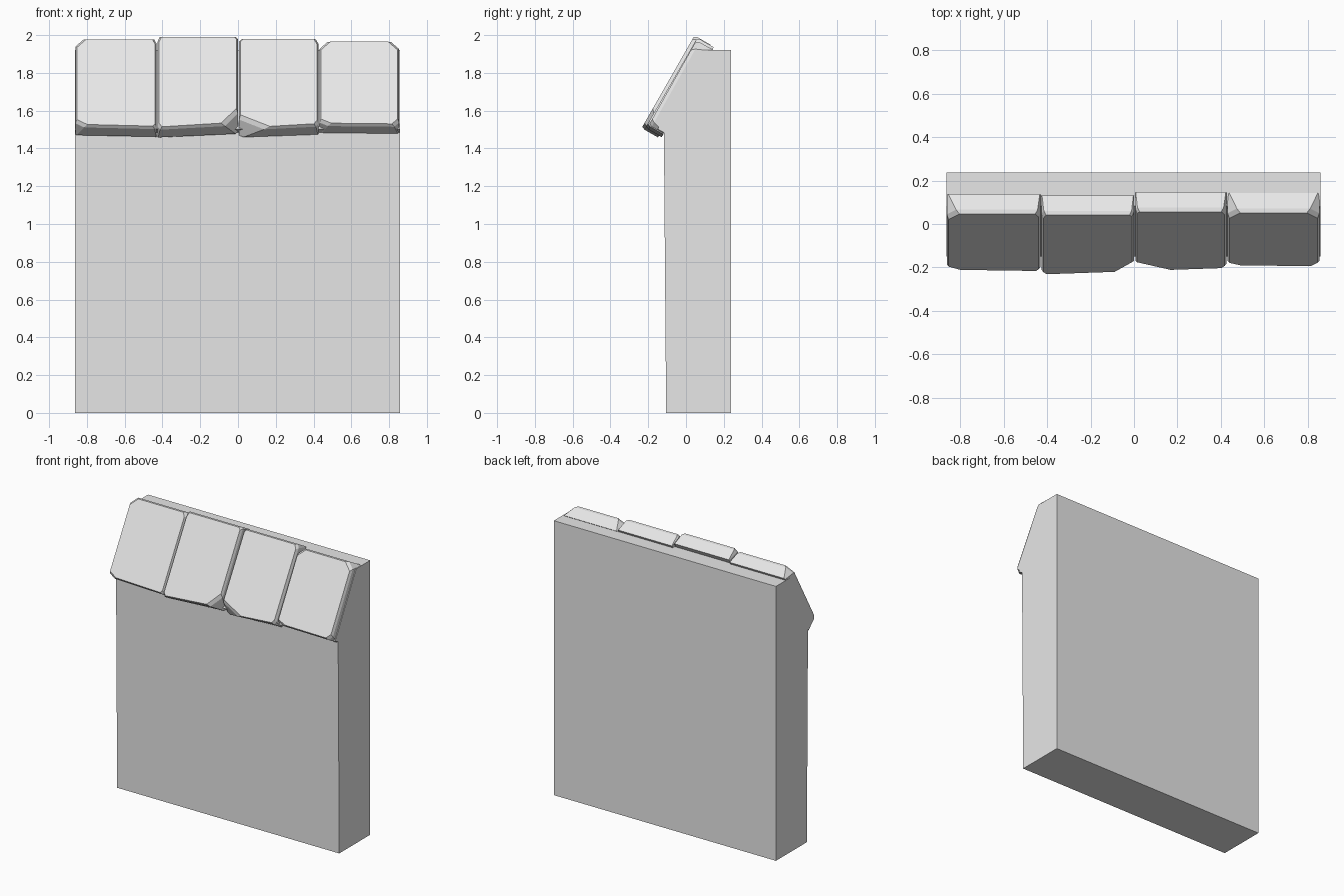
import bpy
import bmesh
from mathutils import Vector

default_cube = bpy.data.objects.get("Cube")
if default_cube:
    bpy.data.objects.remove(default_cube, do_unlink=True)

stone = bpy.data.materials.new("light_grey_stone")
stone.use_nodes = True
grey = (0.8, 0.8, 0.8, 1)
stone.diffuse_color = grey
stone.node_tree.nodes["Principled BSDF"].inputs["Base Color"].default_value = grey


def loft(name, rings):
    """Bridge closed rings of equal length and cap both ends."""
    bm = bmesh.new()
    loops = [[bm.verts.new(p) for p in ring] for ring in rings]
    for a, b in zip(loops, loops[1:]):
        for i in range(len(a)):
            j = (i + 1) % len(a)
            bm.faces.new((a[i], a[j], b[j], b[i]))
    bm.faces.new(loops[0])
    bm.faces.new(loops[-1])
    bmesh.ops.recalc_face_normals(bm, faces=bm.faces)
    mesh = bpy.data.meshes.new(name)
    bm.to_mesh(mesh)
    bm.free()
    mesh.materials.append(stone)
    obj = bpy.data.objects.new(name, mesh)
    bpy.context.collection.objects.link(obj)
    return obj


# Wall body: side profile with a sloped shoulder, swept along x
profile = [(-0.105, 0), (-0.117, 1.485), (-0.15, 1.502), (0.083, 1.92), (0.237, 1.92), (0.237, 0)]
loft("wall", [[(x, y, z) for y, z in profile] for x in (-0.862, 0.857)])


def cap_stone(name, x0, x1, bottom, top, cuts, skew, depth=0.1):
    """Sloped slab; cuts are the front corner chamfers, anticlockwise from lower left."""
    low, high = Vector((0, *bottom)), Vector((0, *top))
    up = (high - low).normalized()
    out = Vector((1, 0, 0)).cross(up)
    length = (high - low).length

    def ring(inset, share, w):
        a, b, t = x0 + inset, x1 - inset, length - inset
        corners = [(a, inset, 1, 1), (b, inset + skew, -1, 1), (b, t, -1, -1), (a, t, 1, -1)]
        points = []
        for i, ((x, v, sx, sv), (cx, cv)) in enumerate(zip(corners, cuts)):
            pair = [(x, v + sv * cv * share), (x + sx * cx * share, v)]
            points += pair if i % 2 == 0 else pair[::-1]
        return [low + Vector((x, 0, 0)) + up * v + out * w for x, v in points]

    # Nearly square back, chamfered front, narrow bevel round the face
    return loft(name, [ring(0, 0.15, -depth), ring(0, 0.85, -0.018), ring(0.008, 1, 0)])


# Four irregular cap stones along the slope
small = (0.012, 0.015)
cap_stone("cap_stone_1", -0.861, -0.431, (-0.215, 1.52), (0.05, 1.985),
          [(0.055, 0.03), small, (0.015, 0.03), (0.05, 0.05)], -0.01)
cap_stone("cap_stone_2", -0.425, -0.001, (-0.235, 1.508), (0.045, 1.998),
          [(0.015, 0.02), (0.08, 0.09), small, (0.012, 0.03)], 0.022)
cap_stone("cap_stone_3", 0.006, 0.425, (-0.215, 1.51), (0.06, 1.986),
          [(0.155, 0.07), (0.015, 0.02), (0.015, 0.03), small], 0.016)
cap_stone("cap_stone_4", 0.431, 0.853, (-0.195, 1.527), (0.055, 1.972),
          [(0.055, 0.025), (0.03, 0.03), (0.05, 0.05), (0.05, 0.05)], -0.004)
